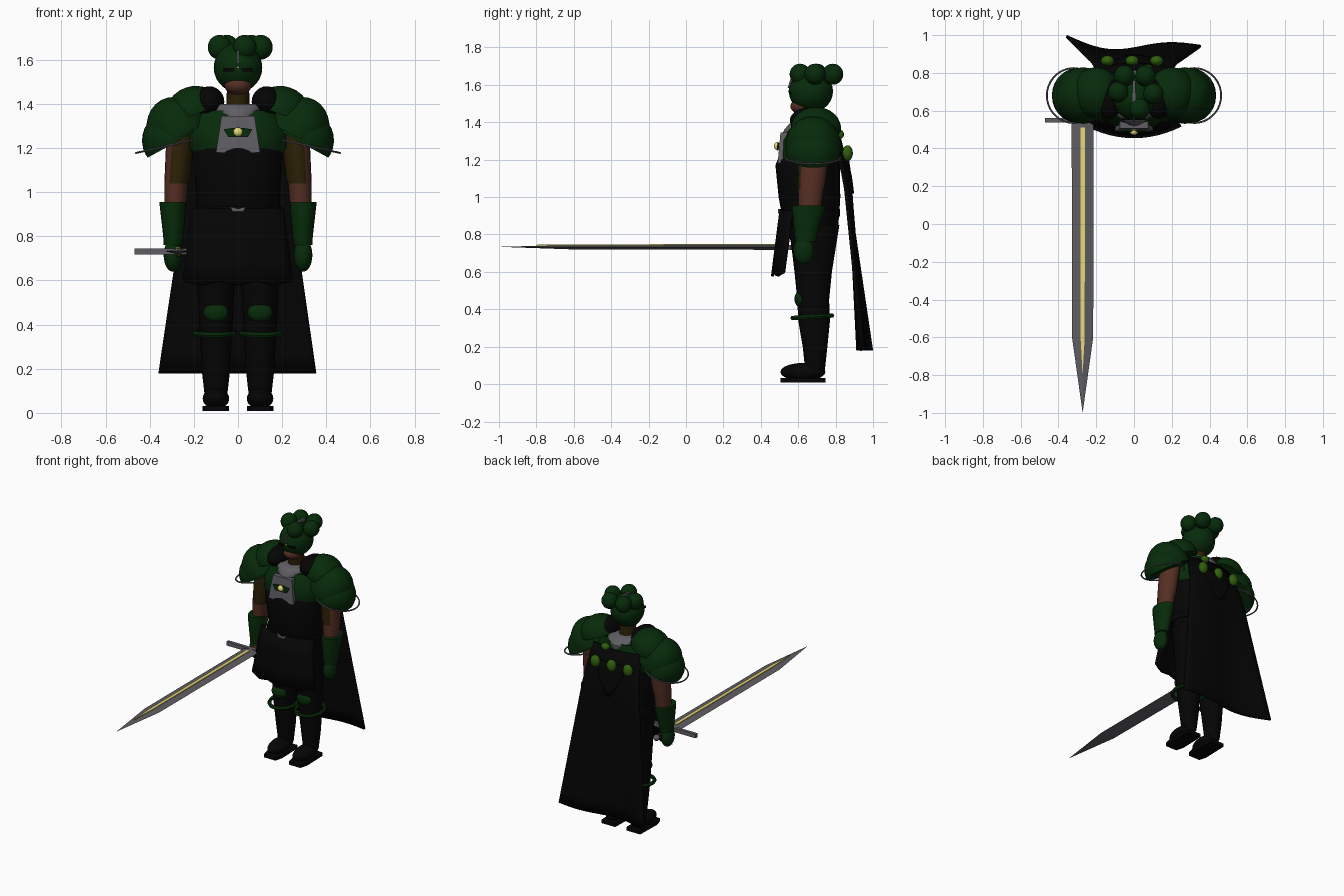
import bpy, bmesh, math
from mathutils import Matrix, Vector

if "Cube" in bpy.data.objects:
    bpy.data.objects.remove(bpy.data.objects["Cube"])

COLOURS = {
    "dark_green": (0.002, 0.024, 0.003), "leaf_green": (0.03, 0.115, 0.004),
    "black_cloth": (0.0014, 0.0014, 0.0014), "steel": (0.115, 0.11, 0.125),
    "skin": (0.09, 0.028, 0.017), "brown_leather": (0.026, 0.015, 0.002),
    "gold": (0.8, 0.7, 0.19),
}
MATS = {}
for key, rgb in COLOURS.items():
    MATS[key] = bpy.data.materials.new(key)
    MATS[key].diffuse_color = (*rgb, 1)


def finish(bm, name, mat, smooth=True):
    bmesh.ops.recalc_face_normals(bm, faces=bm.faces)
    me = bpy.data.meshes.new(name)
    bm.to_mesh(me)
    bm.free()
    ob = bpy.data.objects.new(name, me)
    bpy.context.collection.objects.link(ob)
    me.materials.append(MATS[mat])
    if smooth:
        bpy.context.view_layer.objects.active = ob
        ob.select_set(True)
        bpy.ops.object.shade_smooth_by_angle(angle=math.radians(40))
        ob.select_set(False)
    return ob


def ball(name, mat, loc, rad, tilt=0, dome=False):
    """Ellipsoid, or its upper half, tilted about y."""
    bm = bmesh.new()
    bmesh.ops.create_uvsphere(bm, u_segments=24, v_segments=14, radius=1)
    if dome:
        bmesh.ops.bisect_plane(bm, geom=bm.verts[:] + bm.edges[:] + bm.faces[:],
                               plane_co=(0, 0, -0.12), plane_no=(0, 0, -1), clear_outer=True)
        bmesh.ops.holes_fill(bm, edges=[e for e in bm.edges if e.is_boundary])
    bm.transform(Matrix.Translation(loc) @ Matrix.Rotation(tilt, 4, 'Y') @ Matrix.Diagonal((*rad, 1)))
    return finish(bm, name, mat)


def box(name, mat, loc, size, tilt=0):
    bm = bmesh.new()
    bmesh.ops.create_cube(bm, size=1)
    bm.transform(Matrix.Translation(loc) @ Matrix.Rotation(tilt, 4, 'X') @ Matrix.Diagonal((*size, 1)))
    return finish(bm, name, mat, False)


def loft(name, mat, rings, n=20):
    """Closed tube through elliptical rings (z, x, y, rx, ry)."""
    bm = bmesh.new()
    loops = []
    for z, x, y, rx, ry in rings:
        loops.append([bm.verts.new((x + rx * math.cos(2 * math.pi * i / n),
                                    y + ry * math.sin(2 * math.pi * i / n), z)) for i in range(n)])
    for a, b in zip(loops, loops[1:]):
        for i in range(n):
            j = (i + 1) % n
            bm.faces.new((a[i], a[j], b[j], b[i]))
    bm.faces.new(loops[0])
    bm.faces.new(loops[-1])
    return finish(bm, name, mat)


def hoop(name, mat, loc, rx, ry, r, rot):
    bm = bmesh.new()
    n, m = 36, 6
    v = [[bm.verts.new(((rx + r * math.cos(2 * math.pi * j / m)) * math.cos(2 * math.pi * i / n),
                        (ry + r * math.cos(2 * math.pi * j / m)) * math.sin(2 * math.pi * i / n),
                        r * math.sin(2 * math.pi * j / m))) for j in range(m)] for i in range(n)]
    for i in range(n):
        for j in range(m):
            bm.faces.new((v[i][j], v[(i + 1) % n][j], v[(i + 1) % n][(j + 1) % m], v[i][(j + 1) % m]))
    bm.transform(Matrix.Translation(loc) @ rot)
    return finish(bm, name, mat)


def prism(name, mat, pts, offset):
    """Flat outline of 3D points extruded by an offset."""
    bm = bmesh.new()
    f = bm.faces.new([bm.verts.new(p) for p in pts])
    new = bmesh.ops.extrude_face_region(bm, geom=[f])["geom"]
    bmesh.ops.translate(bm, vec=Vector(offset), verts=[g for g in new if isinstance(g, bmesh.types.BMVert)])
    return finish(bm, name, mat, False)


def sheet(name, mat, func, nu, nv, thick):
    """Cloth surface from func(u, v), given thickness."""
    bm = bmesh.new()
    g = [[bm.verts.new(func(i / nu, j / nv)) for i in range(nu + 1)] for j in range(nv + 1)]
    for j in range(nv):
        for i in range(nu):
            bm.faces.new((g[j][i], g[j][i + 1], g[j + 1][i + 1], g[j + 1][i]))
    ob = finish(bm, name, mat)
    ob.modifiers.new("thickness", 'SOLIDIFY').thickness = thick
    return ob


# Head, helmet and neck
loft("neck", "brown_leather", [(1.33, 0, .67, .055, .06), (1.48, 0, .66, .05, .06)])
ball("helmet", "dark_green", (0, .668, 1.565), (.11, .118, .112))
ball("chin", "skin", (0, .628, 1.485), (.062, .07, .045))
for i, (x, y) in enumerate([(-.083, .7), (.03, .61), (.103, .69), (.06, .785), (-.05, .785)]):
    ball(f"helmet_knob_{i}", "dark_green", (x, y, 1.657), (.054, .056, .056))
box("helmet_crest", "steel", (0, .562, 1.61), (.008, .02, .06), -.3)
box("crown_ridge", "steel", (0, .7, 1.672), (.014, .12, .02))
for s in (-1, 1):
    box("eye_slit", "black_cloth", (s * .04, .556, 1.555), (.05, .012, .014))
ball("brow_stud", "gold", (0, .55, 1.565), (.005, .005, .005))

# Torso, breastplate and collar
loft("torso", "black_cloth", [(.84, 0, .67, .18, .13), (.92, 0, .665, .19, .155), (1.0, 0, .66, .19, .165),
                              (1.17, 0, .65, .205, .172), (1.2, 0, .655, .2, .165)], 24)
loft("breastplate", "dark_green", [(1.165, 0, .655, .19, .15), (1.2, 0, .66, .225, .158),
                                   (1.30, 0, .665, .23, .155), (1.37, 0, .675, .17, .13)], 24)
loft("collar", "steel", [(1.335, 0, .665, .085, .15), (1.36, 0, .67, .12, .145), (1.39, 0, .67, .13, .12),
                         (1.40, 0, .67, .115, .1)])
prism("chest_plate", "steel", [(-.1, .49, 1.18), (.1, .49, 1.18), (.075, .505, 1.345), (-.075, .505, 1.345)],
      (0, .06, 0))
prism("chest_emblem", "dark_green", [(-.045, .486, 1.25), (.045, .486, 1.25), (.065, .489, 1.285),
                                     (.02, .489, 1.292), (-.02, .489, 1.292), (-.065, .489, 1.285)], (0, .009, 0))
ball("emblem_gem", "gold", (0, .488, 1.273), (.021, .018, .021))

# Belt and skirt
loft("belt", "black_cloth", [(.895, 0, .662, .2, .162), (.935, 0, .662, .2, .162)], 24)
prism("buckle", "steel", [(-.035, .492, .935), (0, .492, .925), (.035, .492, .935), (.025, .492, .912),
                          (-.025, .492, .912)], (0, .02, 0))
sheet("front_skirt", "black_cloth",
      lambda u, v: ((2 * u - 1) * (.2 + .045 * v), .515 - .045 * v + .06 * (2 * u - 1) ** 2,
                    .925 - .34 * v + .01 * math.cos(6 * math.pi * u) * v), 12, 3, .016)
loft("hips", "black_cloth", [(.72, 0, .68, .17, .11), (.8, 0, .68, .19, .13), (.92, 0, .67, .19, .15)])

for s in (-1, 1):
    # Legs and boots
    loft("leg", "black_cloth", [(.07, s * .1, .69, .05, .052), (.2, s * .1, .69, .065, .066),
                                (.34, s * .1, .685, .072, .085), (.45, s * .1, .68, .078, .085),
                                (.6, s * .1, .68, .085, .1), (.85, s * .1, .685, .095, .135)])
    ball("knee_guard", "dark_green", (s * .1, .612, .455), (.056, .032, .045))
    hoop("knee_band", "dark_green", (s * .105, .675, .36), .09, .105, .013, Matrix.Rotation(.06, 4, 'X'))
    ball("boot", "black_cloth", (s * .1, .625, .065), (.06, .12, .048))
    prism("sole", "black_cloth", [(s * .1 + x, y, .008) for x, y in
                                  ((-.045, .505), (.045, .505), (.06, .56), (.055, .745), (-.055, .745), (-.06, .56))],
          (0, 0, .024))
    # Arms: leather covers the inner front of the sleeve
    arm = loft("upper_arm", "skin", [(.92, s * .285, .66, .048, .058), (1.04, s * .28, .668, .054, .068),
                                     (1.06, s * .275, .67, .058, .072), (1.2, s * .265, .68, .062, .08),
                                     (1.3, s * .25, .68, .06, .08)])
    arm.data.materials.append(MATS["brown_leather"])
    for p in arm.data.polygons:
        if p.center.z > 1.03 and (p.normal.y + .8 * s * p.normal.x < -.35 or p.normal.x * s < -.5):
            p.material_index = 1
    loft("gauntlet", "dark_green", [(.76, s * .295, .64, .042, .055), (.8, s * .293, .64, .046, .06),
                                    (.94, s * .295, .655, .06, .088), (.955, s * .295, .657, .06, .088)])
    ball("hand", "dark_green", (s * .295, .63, .715), (.042, .055, .075))
    # Layered pauldrons with a trailing wire hoop
    ball("shoulder_pad", "black_cloth", (s * .13, .665, 1.41), (.068, .11, .07))
    ball("upper_pauldron", "dark_green", (s * .2, .695, 1.365), (.13, .135, .115), s * .35, True)
    ball("outer_pauldron", "dark_green", (s * .268, .68, 1.27), (.14, .15, .168), s * .5, True)
    ball("lower_pauldron", "dark_green", (s * .3, .68, 1.235), (.135, .145, .135), s * .5, True)
    hoop("pauldron_hoop", "steel", (s * .32, .68, 1.21), .145, .145, .005, Matrix.Rotation(s * .22, 4, 'Y'))
ball("thumb", "skin", (-.27, .582, .73), (.018, .02, .022))


# Cape, swag and rear studs
def cape_point(u, v):
    w = 2 * u - 1
    y = .825 + .045 * min(1, v * 5) + .07 * v
    fold = v * (.02 * math.sin(2.2 * math.pi * u + 2.6) + .03 * w * w - (.02 if w > 0 else -.02) * w * w)
    return (w * (.19 + .165 * v), y + fold - .04 * w * w * (1 - v), 1.33 - 1.15 * v)


sheet("cape", "black_cloth", cape_point, 16, 12, .015)
sheet("cape_swag", "black_cloth",
      lambda u, v: ((2 * u - 1) * .13 * (1 - .5 * v), .852 + .035 * v + .012 * math.sin(math.pi * u),
                    1.25 - .23 * v * (.6 + .4 * math.sin(math.pi * u))), 8, 4, .012)
for x in (-.14, -.01, .12):
    ball("cape_stud", "leaf_green", (x, .864, 1.235), (.035, .028, .042))
ball("nape_stud", "leaf_green", (.07, .82, 1.335), (.03, .025, .025))

# Sword: bevelled blade, inlay, guard and grip
SX = -.272
bm = bmesh.new()
rows = []
for y, w, h in ((.55, .058, .014), (-.6, .056, .012)):
    rows.append([bm.verts.new((SX + dx, y, .732 + dz)) for dx, dz in ((-w, 0), (0, h), (w, 0), (0, -h))])
tip = bm.verts.new((SX, -1, .734))
for i in range(4):
    j = (i + 1) % 4
    bm.faces.new((rows[0][i], rows[0][j], rows[1][j], rows[1][i]))
    bm.faces.new((rows[1][i], rows[1][j], tip))
bm.faces.new(rows[0])
finish(bm, "sword_blade", "steel", False)
prism("blade_inlay", "gold", [(SX - .012, .51, .741), (SX + .012, .51, .741), (SX + .011, -.6, .739),
                              (SX, -.8, .737), (SX - .011, -.6, .739)], (0, 0, .008))
box("sword_guard", "steel", (-.275, .55, .731), (.39, .024, .028))
box("sword_grip", "brown_leather", (SX, .635, .731), (.026, .17, .026))
ball("pommel", "steel", (SX, .725, .731), (.022, .022, .022))

for m in bpy.data.materials:
    if m.users and not m.is_grease_pencil:
        m.use_nodes = True
        m.node_tree.nodes["Principled BSDF"].inputs["Base Color"].default_value = m.diffuse_color
